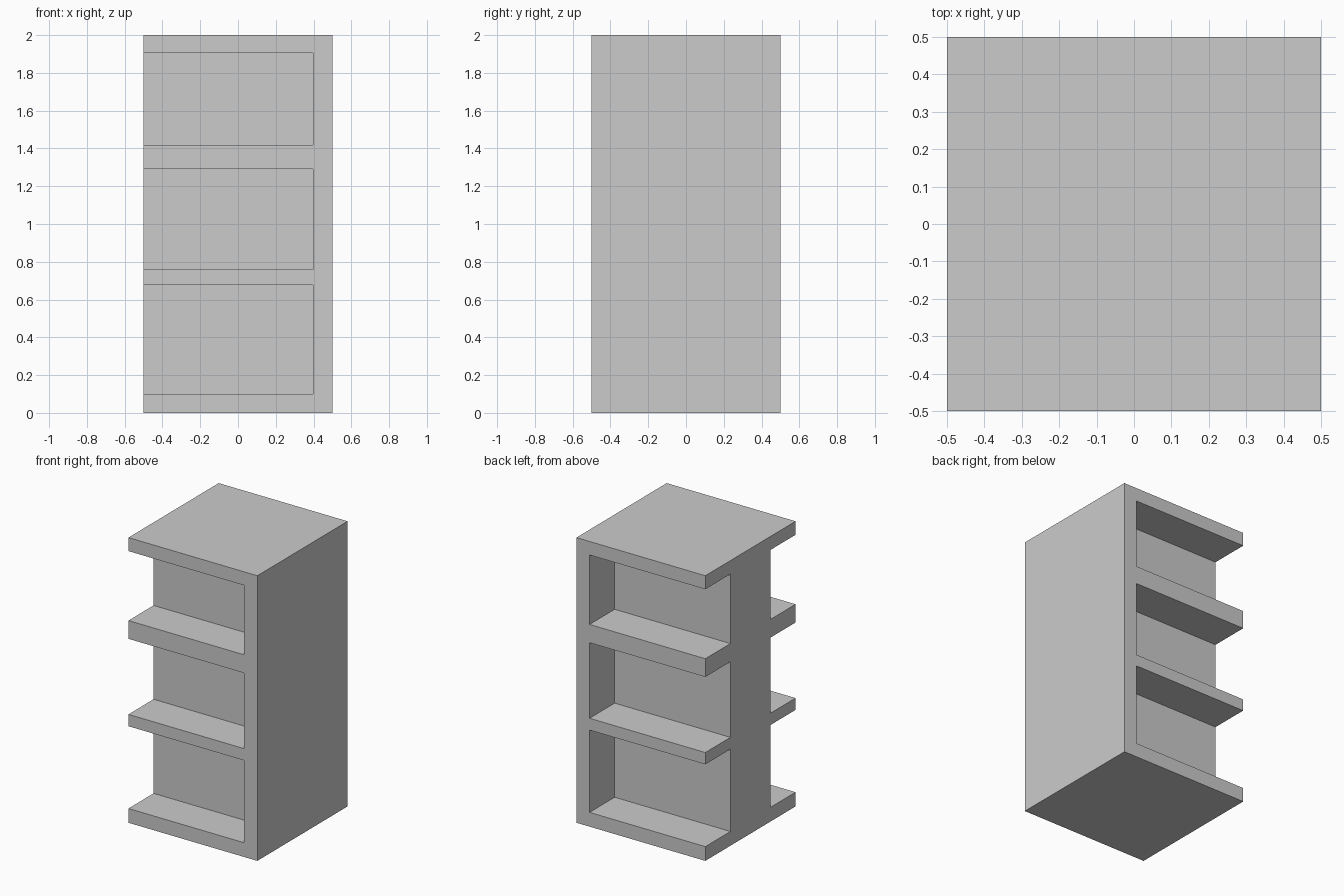
import bpy
import bmesh
from mathutils import Matrix, Vector

if "Cube" in bpy.data.objects:
    bpy.data.objects.remove(bpy.data.objects["Cube"])


def add_box(bm, lo, hi):
    lo, hi = Vector(lo), Vector(hi)
    mat = Matrix.Translation((lo + hi) / 2) @ Matrix.Diagonal((*(hi - lo), 1))
    bmesh.ops.create_cube(bm, size=1, matrix=mat)


def make_object(name, boxes):
    bm = bmesh.new()
    for lo, hi in boxes:
        add_box(bm, lo, hi)
    mesh = bpy.data.meshes.new(name)
    bm.to_mesh(mesh)
    bm.free()
    obj = bpy.data.objects.new(name, mesh)
    bpy.context.collection.objects.link(obj)
    return obj


# Solid cabinet block
shelf = make_object("double_sided_shelf", [((-0.5, -0.5, 0), (0.5, 0.5, 2))])

# Open bays, front and back, that run out through the left side
WEB = 0.222   # half thickness of the central panel
BAYS = [(0.10, 0.677), (0.76, 1.29), (1.418, 1.905)]
boxes = []
for z0, z1 in BAYS:
    boxes.append(((-0.7, -0.7, z0), (0.398, -WEB, z1)))
    boxes.append(((-0.7, WEB, z0), (0.398, 0.7, z1)))
cutter = make_object("bay_cutter", boxes)
cutter.hide_render = True

# Carve the bays and discard the cutter
mod = shelf.modifiers.new("bays", "BOOLEAN")
mod.operation = "DIFFERENCE"
mod.solver = "EXACT"
mod.object = cutter
bpy.context.view_layer.objects.active = shelf
bpy.ops.object.modifier_apply(modifier=mod.name)
bpy.data.objects.remove(cutter)
